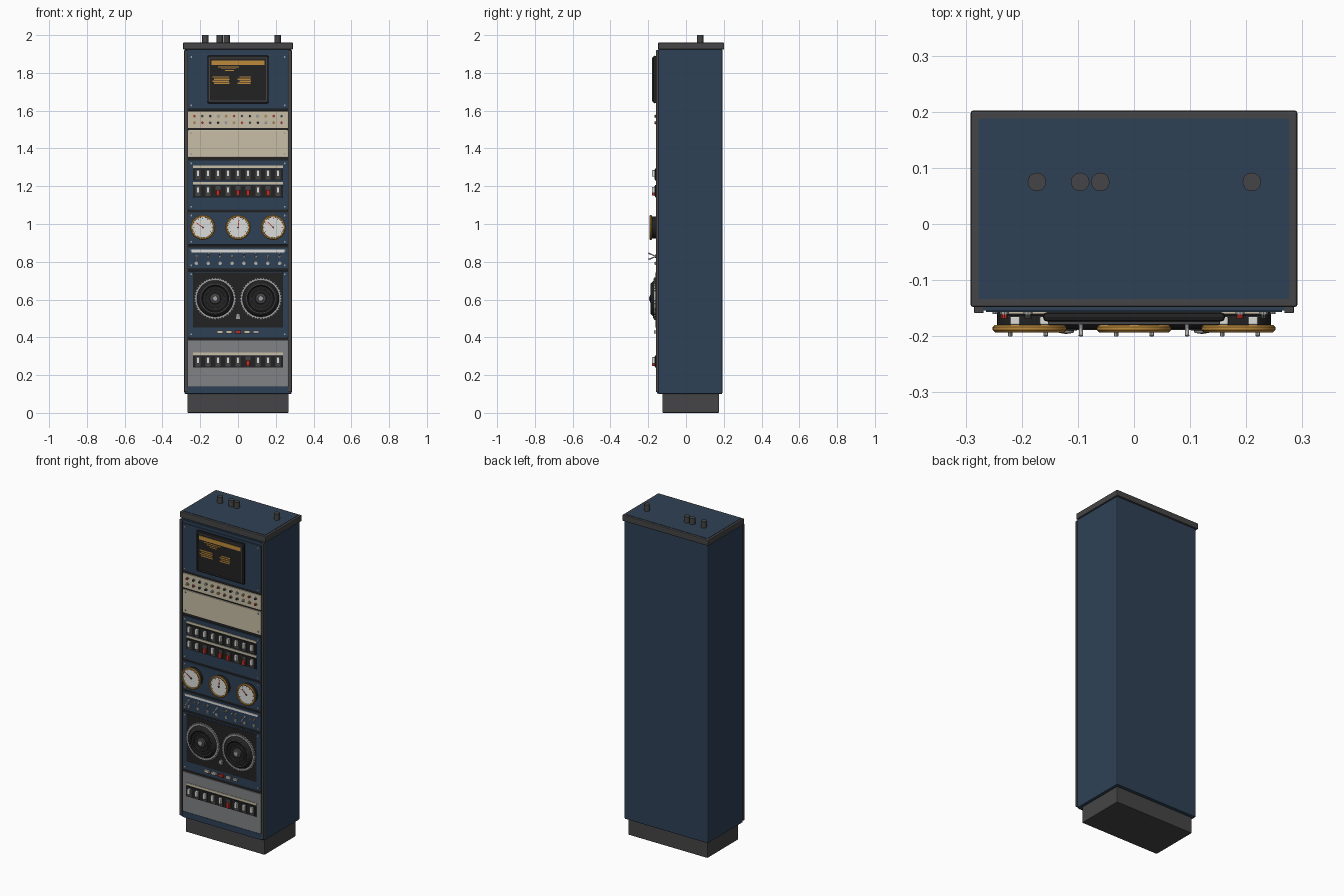
import bpy, bmesh, math
from mathutils import Matrix, Vector

if "Cube" in bpy.data.objects:
    bpy.data.objects.remove(bpy.data.objects["Cube"])


def material(name, r, g, b):
    m = bpy.data.materials.new(name)
    m.use_nodes = True
    m.diffuse_color = (r, g, b, 1)
    m.node_tree.nodes["Principled BSDF"].inputs["Base Color"].default_value = (r, g, b, 1)
    return m


BLUE = material("navy blue", 0.028, 0.053, 0.093)
DARK = material("charcoal", 0.06, 0.06, 0.063)
BLACK = material("black", 0.016, 0.016, 0.017)
CREAM = material("cream", 0.58, 0.52, 0.38)
GREY = material("panel grey", 0.22, 0.225, 0.235)
AMBER = material("amber", 0.52, 0.26, 0.045)
RED = material("red", 0.5, 0.03, 0.02)
WHITE = material("off white", 0.72, 0.72, 0.7)
SILVER = material("silver", 0.36, 0.36, 0.36)

FACE = -0.157  # front surface of the rack panels


def finish(name, bm, mat, bevel=0, smooth=False):
    bmesh.ops.recalc_face_normals(bm, faces=bm.faces)
    me = bpy.data.meshes.new(name)
    bm.to_mesh(me)
    bm.free()
    me.materials.append(mat)
    ob = bpy.data.objects.new(name, me)
    bpy.context.collection.objects.link(ob)
    if bevel:
        mod = ob.modifiers.new("soft edges", "BEVEL")
        mod.width, mod.segments = bevel, 2
    if smooth:
        bpy.ops.object.select_all(action="DESELECT")
        ob.select_set(True)
        bpy.context.view_layer.objects.active = ob
        bpy.ops.object.shade_smooth_by_angle(angle=math.radians(35))
    return ob


def add_box(bm, x, z, w, h, back, front, turn=0):
    mat = (Matrix.Translation((x, (back + front) / 2, z)) @ Matrix.Rotation(turn, 4, "Y")
           @ Matrix.Diagonal((w, back - front, h, 1)))
    bmesh.ops.create_cube(bm, size=1, matrix=mat)


def boxes(name, mat, items, back, front, bevel=0):
    """One object of boxes, each given as x, z, width, height."""
    bm = bmesh.new()
    for it in items:
        add_box(bm, *it[:4], back, front, *it[4:])
    return finish(name, bm, mat, bevel)


def add_rod(bm, start, end, r, sides=10, tip=None):
    a, b = Vector(start), Vector(end)
    rot = (b - a).to_track_quat("Z", "Y").to_matrix().to_4x4()
    bmesh.ops.create_cone(bm, cap_ends=True, segments=sides, radius1=r,
                          radius2=r if tip is None else tip, depth=(b - a).length,
                          matrix=Matrix.Translation((a + b) / 2) @ rot)


def studs(name, mat, spots, r, depth, back=FACE, sides=10):
    """Short cylinders standing out from the front."""
    bm = bmesh.new()
    for x, z in spots:
        add_rod(bm, (x, back, z), (x, back - depth, z), r, sides)
    return finish(name, bm, mat, smooth=True)


def lathe(name, mat, x, z, profile, closed=False):
    """Turn a (radius, y) profile around a front-to-back axis."""
    bm = bmesh.new()
    vs = [bm.verts.new((r, y, 0)) for r, y in profile]
    for a, b in zip(vs, vs[1:] + (vs[:1] if closed else [])):
        if a != b:
            bm.edges.new((a, b))
    bmesh.ops.spin(bm, geom=bm.verts[:] + bm.edges[:], cent=(0, 0, 0), axis=(0, 1, 0),
                   angle=math.tau, steps=40)
    bmesh.ops.remove_doubles(bm, verts=bm.verts, dist=0.00005)
    bmesh.ops.translate(bm, verts=bm.verts, vec=(x, 0, z))
    return finish(name, bm, mat, smooth=True)


# Cabinet shell, plinth, cap and front posts
boxes("plinth", DARK, [(0, 0.05, 0.535, 0.1)], 0.175, -0.125, 0.004)
boxes("cabinet", BLUE, [(0, 1.013, 0.565, 1.826)], 0.192, -0.148, 0.005)
boxes("cap", DARK, [(0, 1.942, 0.582, 0.036)], 0.202, -0.148, 0.004)
boxes("cap_panel", BLUE, [(0, 1.96, 0.555, 0.004)], 0.188, -0.134)
boxes("front_posts", DARK, [(s * 0.2765, 1.015, 0.017, 1.81) for s in (-1, 1)], -0.146, -0.159, 0.002)
boxes("panel_backing", BLACK, [(0, 1.02, 0.536, 1.76)], -0.146, -0.151)
boxes("front_rails", BLUE, [(0, 0.12, 0.536, 0.036), (0, 1.911, 0.536, 0.018)], -0.146, -0.154)

# Cable stubs on the roof
bm = bmesh.new()
for x in (-0.173, -0.096, -0.06, 0.21):
    add_rod(bm, (x, 0.075, 1.95), (x, 0.075, 2.0), 0.0165, 20)
finish("cable_stubs", bm, DARK, smooth=True)

# Rack panels with corner screws
panels = [("screen_panel", BLUE, 1.612, 1.9), ("socket_panel", CREAM, 1.508, 1.597),
          ("blank_panel", CREAM, 1.355, 1.497), ("switch_panel", BLUE, 1.075, 1.337),
          ("gauge_panel", BLUE, 0.89, 1.061), ("toggle_panel", BLUE, 0.765, 0.876),
          ("reel_panel", BLUE, 0.4, 0.75), ("lower_panel", GREY, 0.14, 0.383)]
screws = []
for name, mat, z0, z1 in panels:
    boxes(name, mat, [(0, (z0 + z1) / 2, 0.528, z1 - z0)], -0.146, FACE, 0.0015)
    if name not in ("socket_panel", "lower_panel"):
        screws += [(sx * 0.247, z) for sx in (-1, 1) for z in (z0 + 0.016, z1 - 0.016)]
studs("panel_screws", SILVER, screws, 0.005, 0.003)

# Display: bezel frame, dark glass and amber readout
boxes("screen_bezel", BLACK, [(0, 1.765, 0.325, 0.252)], FACE, -0.174, 0.008)
boxes("screen_frame", DARK, [(0, 1.879, 0.3, 0.006), (0, 1.651, 0.3, 0.006),
                             (-0.15, 1.765, 0.006, 0.23), (0.15, 1.765, 0.006, 0.23)], -0.172, -0.179)
readout = [(0, 1.853, 0.28, 0.024), (-0.05, 1.832, 0.11, 0.005), (-0.05, 1.822, 0.08, 0.005),
           (-0.045, 1.812, 0.05, 0.005)]
for row in range(4):
    shift = 0.006 * (row % 2)
    readout += [(-0.092 + shift, 1.778 - row * 0.011, 0.088 - shift, 0.007),
                (0.038 - shift, 1.778 - row * 0.011, 0.062 + shift, 0.007)]
boxes("screen_readout", AMBER, readout, -0.172, -0.1765)

# Two rows of sockets in mixed colours
cycle = [RED, BLACK, AMBER, DARK, SILVER]
grid = [(-0.231 + i * 0.042, z) for z in (1.571, 1.536) for i in range(12)]
studs("socket_collars", SILVER, grid, 0.0085, 0.004)
for k, mat in enumerate(cycle):
    studs("sockets_%d" % (k + 1), mat, [p for i, p in enumerate(grid) if (i * 3 + i // 12) % 5 == k],
          0.0062, 0.011)


# Switch banks: label strip, black tray and nine levers
def switch_bank(name, top, red):
    tray = top - 0.05
    boxes(name + "_label", CREAM, [(0, top - 0.008, 0.475, 0.014)], FACE, -0.16)
    boxes(name + "_tray", BLACK, [(0, tray, 0.475, 0.066)], FACE, -0.163, 0.002)
    xs = [-0.212 + i * 0.053 for i in range(9)]
    boxes(name + "_mounts", DARK, [(x, tray, 0.026, 0.052) for x in xs], -0.162, -0.166)
    boxes(name + "_levers", WHITE, [(x, tray + 0.006, 0.018, 0.034) for i, x in enumerate(xs)
                                    if i not in red], -0.164, -0.18, 0.003)
    boxes(name + "_red_levers", RED, [(xs[i], tray - 0.009, 0.02, 0.03) for i in red],
          -0.164, -0.18, 0.003)


switch_bank("upper_switches", 1.312, [])
switch_bank("middle_switches", 1.224, [2, 4, 5, 7])
switch_bank("lower_switches", 0.322, [5])

# Three round gauges
for side, x, angle in (("right", -0.186, -55), ("middle", 0, 8), ("left", 0.186, -45)):
    z, a = 0.982, math.radians(angle)
    lathe(side + "_gauge_body", BLACK, x, z, [(0.058, FACE + 0.002), (0.058, -0.182)])
    lathe(side + "_gauge_bezel", AMBER, x, z, [(0.062, -0.18), (0.066, -0.184), (0.066, -0.189),
                                              (0.062, -0.193), (0.056, -0.193), (0.054, -0.18)], True)
    lathe(side + "_gauge_dial", WHITE, x, z, [(0.056, -0.186), (0, -0.186)])
    ticks = [math.radians(d) for d in range(-120, 121, 30)]
    boxes(side + "_gauge_ticks", BLACK, [(x + 0.048 * math.sin(t), z + 0.048 * math.cos(t),
                                         0.002, 0.007, t) for t in ticks], -0.185, -0.187)
    boxes(side + "_gauge_needle", RED, [(x + 0.017 * math.sin(a), z + 0.017 * math.cos(a),
                                        0.004, 0.048, a)], -0.187, -0.189)
    studs(side + "_gauge_pivot", DARK, [(x, z)], 0.005, 0.004, -0.186)

# Toggle row with label strip and indicator row below
xs = [-0.2205 + i * 0.063 for i in range(8)]
boxes("toggle_label", WHITE, [(0, 0.857, 0.49, 0.014)], FACE, -0.16)
studs("toggle_collars", SILVER, [(x, 0.829) for x in xs], 0.009, 0.008, sides=6)
bm = bmesh.new()
for i, x in enumerate(xs):
    tilt = 0.017 if i % 3 else -0.017
    add_rod(bm, (x, -0.16, 0.829), (x, -0.199, 0.829 + tilt), 0.0025, tip=0.0042)
finish("toggle_levers", bm, WHITE, smooth=True)
studs("indicator_rims", SILVER, [(x, 0.792) for x in xs], 0.0095, 0.005)
studs("indicator_lamps", CREAM, [(x, 0.792) for x in xs], 0.006, 0.009)

# Twin reels on a black deck
boxes("reel_deck", BLACK, [(0, 0.597, 0.475, 0.292)], FACE, -0.161, 0.002)
for side, x in (("right", -0.121), ("left", 0.121)):
    z = 0.605
    lathe(side + "_reel_rim", SILVER, x, z, [(0.107, -0.16), (0.107, -0.172), (0.097, -0.172),
                                            (0.097, -0.16)], True)
    around = [math.tau * i / 44 for i in range(44)]
    boxes(side + "_reel_teeth", SILVER, [(x + 0.107 * math.sin(t), z + 0.107 * math.cos(t),
                                         0.008, 0.01, t) for t in around], -0.16, -0.17)
    lathe(side + "_reel_disc", BLACK, x, z, [(0.097, -0.166), (0.09, -0.178), (0.08, -0.187),
                                            (0.072, -0.188), (0.066, -0.182), (0.03, -0.178), (0, -0.178)])
    for r in (0.078, 0.052):
        lathe(side + "_reel_groove", DARK, x, z, [(r, -0.176), (r, -0.1885), (r - 0.004, -0.1885),
                                                 (r - 0.004, -0.176)], True)
    lathe(side + "_reel_hub", DARK, x, z, [(0.03, -0.177), (0.027, -0.187), (0.017, -0.19), (0, -0.19)])
    lathe(side + "_reel_cap", SILVER, x, z, [(0.015, -0.188), (0.013, -0.194), (0, -0.196)])
studs("tape_guide", SILVER, [(0, 0.515)], 0.012, 0.014, -0.16)
boxes("tape_guide_post", SILVER, [(0, 0.503, 0.02, 0.012)], -0.16, -0.168)

# Transport buttons under the deck
for i, mat in enumerate([CREAM, CREAM, RED, CREAM, SILVER]):
    boxes("transport_button_%d" % (i + 1), mat, [((i - 2) * 0.048, 0.429, 0.032, 0.016)],
          FACE, -0.17, 0.002)
